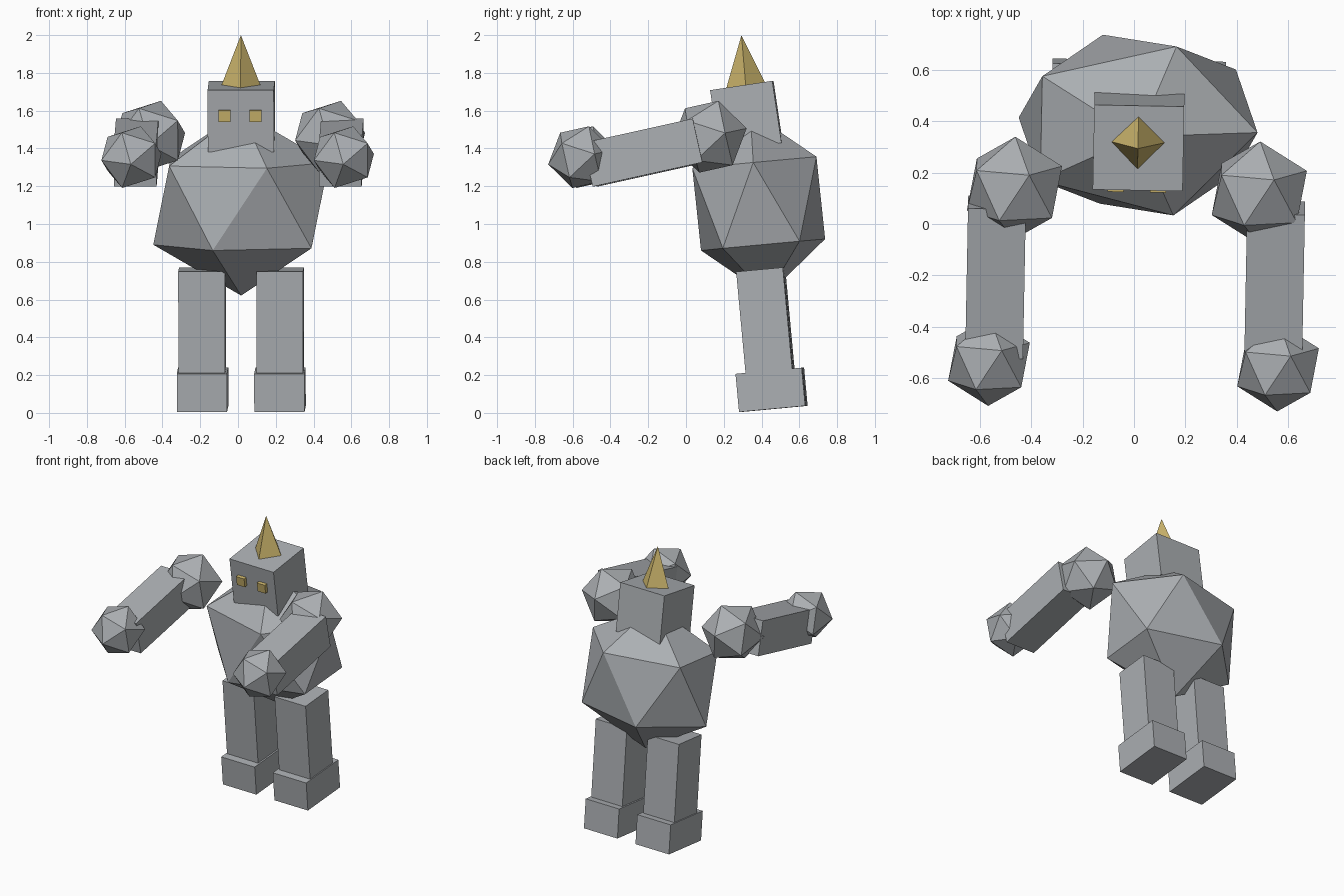
import bpy
from math import radians
from mathutils import Matrix, Vector

if "Cube" in bpy.data.objects:
    bpy.data.objects.remove(bpy.data.objects["Cube"], do_unlink=True)

# Whole figure turns slightly about a vertical axis through the torso
PIVOT = Vector((0.016, 0.385, 0))
YAW = radians(-1.1)
LEAN = 5.3         # backward lean of torso and legs, degrees
HEAD_LEAN = 8.5
ARM_PITCH = -77.5  # arms raised forward


def material(name, colour):
    mat = bpy.data.materials.new(name)
    mat.use_nodes = True
    mat.diffuse_color = colour
    mat.node_tree.nodes["Principled BSDF"].inputs["Base Color"].default_value = colour
    return mat


STONE = material("stone grey", (0.41, 0.43, 0.45, 1))
GOLD = material("gold", (0.60, 0.46, 0.15, 1))


def finish(name, loc, size, pitch, mat):
    """Place the active primitive, with x measured from the body's centre line."""
    obj = bpy.context.object
    obj.name = name
    offset = Vector((loc[0], loc[1] - PIVOT.y, loc[2]))
    obj.location = PIVOT + Matrix.Rotation(YAW, 3, "Z") @ offset
    obj.rotation_euler = (radians(pitch), 0, YAW)
    obj.scale = size
    obj.data.materials.append(mat)
    return obj


def box(name, loc, size, pitch=LEAN, mat=STONE):
    bpy.ops.mesh.primitive_cube_add(size=1)
    return finish(name, loc, size, pitch, mat)


def boulder(name, loc, radii, pitch=LEAN):
    bpy.ops.mesh.primitive_ico_sphere_add(subdivisions=1, radius=1)
    return finish(name, loc, radii, pitch, STONE)


# Torso and head
boulder("torso", (0, 0.385, 1.108), (0.52, 0.388, 0.489))
box("head", (0.003, 0.32, 1.569), (0.35, 0.333, 0.332), HEAD_LEAN)

# Horn: four-sided spike on the head
bpy.ops.mesh.primitive_cone_add(vertices=4, radius1=0.105, radius2=0, depth=0.271)
finish("horn", (0.001, 0.306, 1.865), (1, 1, 1), LEAN, GOLD)

# Paired parts
for side, s in (("left", 1), ("right", -1)):
    box(side + "_eye", (s * 0.0825, 0.153, 1.574), (0.063, 0.05, 0.063), HEAD_LEAN, GOLD)
    box(side + "_leg", (s * 0.207, 0.423, 0.46), (0.247, 0.248, 0.6))
    box(side + "_foot", (s * 0.205, 0.453, 0.122), (0.266, 0.352, 0.203))
    boulder(side + "_shoulder", (s * 0.4765, 0.13, 1.462), (0.205,) * 3, ARM_PITCH)
    box(side + "_arm", (s * 0.543, -0.217, 1.378), (0.225, 0.237, 0.595), ARM_PITCH)
    boulder(side + "_hand", (s * 0.5625, -0.547, 1.354), (0.176,) * 3, ARM_PITCH)
